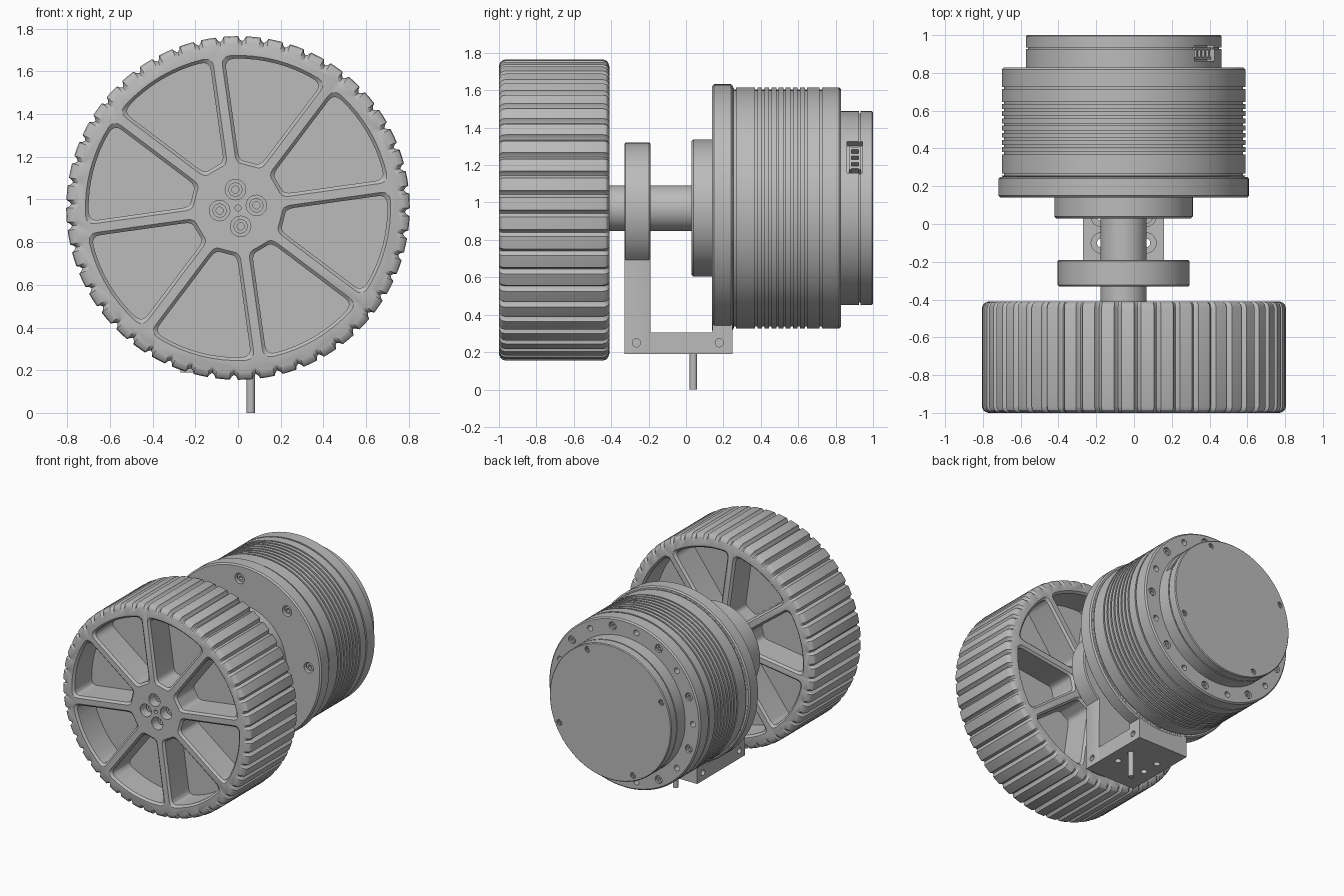
import bpy, bmesh, math
from math import sin, cos, pi, asin, radians
from mathutils import Vector

cube = bpy.data.objects.get("Cube")
if cube:
    bpy.data.objects.remove(cube, do_unlink=True)

grey = bpy.data.materials.new("plain_grey")
grey.use_nodes = True
colour = (0.5, 0.5, 0.5, 1)
grey.diffuse_color = colour
grey.node_tree.nodes["Principled BSDF"].inputs["Base Color"].default_value = colour

WX, WZ = 0.0, 0.96         # wheel axis
MX, MZ = -0.055, 0.97      # motor axis


def solid(name, lofts):
    """One object from lofts; each loft is a list of equal-length loops."""
    bm = bmesh.new()
    for loops in lofts:
        rows = [[bm.verts.new(p) for p in loop] for loop in loops]
        for a, b in zip(rows, rows[1:]):
            for i in range(len(a)):
                j = (i + 1) % len(a)
                bm.faces.new((a[i], a[j], b[j], b[i]))
        bm.faces.new(rows[0][::-1])
        bm.faces.new(rows[-1])
    bmesh.ops.recalc_face_normals(bm, faces=bm.faces)
    mesh = bpy.data.meshes.new(name)
    bm.to_mesh(mesh)
    bm.free()
    mesh.materials.append(grey)
    ob = bpy.data.objects.new(name, mesh)
    bpy.context.collection.objects.link(ob)
    return ob


def ring(c, r, axis=1, n=24):
    loop = []
    for k in range(n):
        p = Vector(c)
        p[(axis + 1) % 3] += r * cos(2 * pi * k / n)
        p[(axis + 2) % 3] += r * sin(2 * pi * k / n)
        loop.append(p)
    return loop


def rod(c, r, length, axis=1, n=20):
    end = Vector(c)
    end[axis] += length
    return [ring(c, r, axis, n), ring(end, r, axis, n)]


def turned(profile, n=96):
    return [ring((MX, y, MZ), r, 1, n) for y, r in profile]


def drum(y0, y1, r, c=0.01, grooves=(), w=0.006, depth=0.012):
    """Chamfered drum profile with thin grooves."""
    prof = [(y0, r - c), (y0 + c, r)]
    for g in grooves:
        prof += [(g - w, r), (g - w, r - depth), (g + w, r - depth), (g + w, r)]
    return turned(prof + [(y1 - c, r), (y1, r - c)])


def box(x0, x1, y0, y1, z0, z1):
    return [[(x0, y0, z), (x1, y0, z), (x1, y1, z), (x0, y1, z)] for z in (z0, z1)]


def cut(ob, cutter):
    mod = ob.modifiers.new("cut", "BOOLEAN")
    mod.object, mod.operation, mod.solver = cutter, "DIFFERENCE", "EXACT"
    deps = bpy.context.evaluated_depsgraph_get()
    mesh = bpy.data.meshes.new_from_object(ob.evaluated_get(deps))
    ob.modifiers.clear()
    ob.data = mesh
    bpy.data.objects.remove(cutter, do_unlink=True)


def around(cx, cz, r, y, count, start):
    for k in range(count):
        a = radians(start) + 2 * pi * k / count
        yield (cx + r * cos(a), y, cz + r * sin(a))


def screws(name, spots, r, depth):
    """Socket-head screws: raised rims around a hexagon recess."""
    lofts = []
    for x, y, z in spots:
        lofts.append([ring((x, y + d, z), q, 1, 12) for q, d in
                      ((r, depth), (r, 0), (r * 0.5, 0), (r * 0.5, depth * 0.6))])
    return solid(name, lofts)


# Ribbed wheel
TEETH = 48
def tread(y, inset):
    loop = []
    for k in range(TEETH):
        for t, d in ((0, 0), (0.32, 0), (0.64, 0), (0.71, 0.014), (0.82, 0.023), (0.93, 0.014)):
            a, r = 2 * pi * (k + t) / TEETH, 0.805 - d - inset
            loop.append((WX + r * cos(a), y, WZ + r * sin(a)))
    return loop

EDGE = ((0, 0.035), (0.006, 0.018), (0.016, 0.006), (0.034, 0))
wheel = solid("wheel", [[tread(-1 + d, i) for d, i in EDGE] +
                        [tread(-0.41 - d, i) for d, i in reversed(EDGE)]])


# Rounded sector pocket between two spokes
def pocket(y, grow, turn):
    w, ro, ri, c = 0.036 - grow, 0.70 + grow, 0.222 - grow, 0.045
    half = pi / 8
    def pol(r, a):
        return Vector((r * cos(a), r * sin(a)))
    def corner(p, q, s):
        return [p * (1 - t) ** 2 + q * 2 * t * (1 - t) + s * t * t
                for t in (0, 0.25, 0.5, 0.75, 1)]
    ao, ai = half - asin(w / ro), half - asin(w / ri)
    def edge(r):
        return pol(r, half - asin(w / r))
    arc = ao - c / ro
    side = corner(pol(ri, ai * 0.45), pol(ri, ai), edge(ri + 0.04))
    side += corner(edge(ro - c), pol(ro, ao), pol(ro, arc))
    side += [pol(ro, arc * t) for t in (0.75, 0.5, 0.25)]
    flip = [Vector((p.x, -p.y)) for p in reversed(side)]
    loop = side + [pol(ro, 0)] + flip
    ct, st = cos(turn), sin(turn)
    return [(WX + p.x * ct - p.y * st, y, WZ + p.x * st + p.y * ct) for p in loop]

cuts = []
for k in range(8):
    turn = radians(8 + 22.5 + 45 * k)
    for face, d in ((-1, 1), (-0.41, -1)):
        cuts.append([pocket(face + d * y, g, turn) for y, g in
                     ((-0.01, 0.015), (0, 0.015), (0.015, 0), (0.22, 0))])
hub_spots = list(around(WX, WZ, 0.087, -1.01, 4, 8))
cuts += [rod(p, 0.048, 0.11) for p in hub_spots]
cuts.append(rod((WX, -1.01, WZ), 0.014, 0.1))
cut(wheel, solid("wheel_cutter", cuts))
screws("hub_screws", around(WX, WZ, 0.087, -0.945, 4, 8), 0.034, 0.05)

# Drive shaft and front boss
solid("drive_shaft", [turned([(-0.42, 0.122), (0.04, 0.122)], 48)])
solid("motor_boss", [drum(0.03, 0.15, 0.367)])

# Front flange with counterbored screws
flange = solid("motor_flange", [drum(0.14, 0.25, 0.663)])
cut(flange, solid("flange_cutter", [rod(p, 0.04, 0.06) for p in around(MX, MZ, 0.56, 0.13, 8, 3)]))
screws("flange_screws", around(MX, MZ, 0.56, 0.155, 8, 3), 0.03, 0.04)

# Finned motor body with a circle of rear holes
fins = [0.262] + [0.375 + 0.038 * k for k in range(8)] + [0.72]
body = solid("motor_body", [drum(0.245, 0.828, 0.645, grooves=fins)])
holes = [rod(p, 0.03, 0.04, n=16) for p in around(MX, MZ, 0.583, 0.80, 9, 0)]
holes += [rod(p, 0.022, 0.06, n=16) for p in around(MX, MZ, 0.583, 0.78, 9, 20)]
cut(body, solid("body_cutter", holes))
screws("body_screws", around(MX, MZ, 0.583, 0.82, 9, 0), 0.024, -0.03)

# Rear cap with a side connector
cap = solid("rear_cap", [drum(0.82, 1.0, 0.518, 0.006, [0.93], 0.004)])
ANGLE = radians(32.5)
def block(r0, r1, s0, s1, y0, y1):
    """Box placed radially at the connector angle."""
    out, side = Vector((cos(ANGLE), 0, sin(ANGLE))), Vector((-sin(ANGLE), 0, cos(ANGLE)))
    base = Vector((MX, 0, MZ))
    return [[base + out * r + side * s + Vector((0, y, 0)) for s, y in
             ((s0, y0), (s1, y0), (s1, y1), (s0, y1))] for r in (r0, r1)]

cut(cap, solid("cap_cutter", [block(0.46, 0.6, -0.10, 0.10, 0.862, 0.945)] +
               [rod(p, 0.022, 0.04) for p in around(MX, MZ, 0.475, 0.985, 4, 66)]))
solid("connector", [block(0.45, 0.50, -0.075, 0.075, 0.872, 0.885),
                    block(0.45, 0.50, -0.075, 0.075, 0.922, 0.935)] +
      [block(0.45, 0.50, s - 0.008, s + 0.008, 0.885, 0.922) for s in (-0.06, -0.02, 0.02, 0.06)])
screws("cap_screws", around(MX, MZ, 0.475, 0.996, 4, 66), 0.018, -0.02)

# Support bracket: bearing plate, base and rear arm
HALF, R = 0.215, 0.35
gap = asin(HALF / R)
def plate(y, inset=0):
    loop = []
    for k in range(49):
        a = -pi / 2 + gap + (2 * pi - 2 * gap) * k / 48
        loop.append((MX + (R - inset) * cos(a), y, MZ + (R - inset) * sin(a)))
    return loop + [(MX - HALF, y, 0.19), (MX + HALF, y, 0.19)]

front = solid("bracket_bearing_plate", [[plate(-0.33, 0.007), plate(-0.323), plate(-0.197), plate(-0.19, 0.007)]])
arm = solid("bracket_rear_arm", [box(MX - HALF, MX + HALF, 0.141, 0.249, 0.19, 0.36)])
for ob, y in ((front, -0.265), (arm, 0.178)):
    cut(ob, solid("side_cutter", [rod((MX + s * (HALF + 0.01), y, 0.25), 0.022, -s * 0.06, 0)
                                  for s in (-1, 1)]))
base = solid("bracket_base", [box(MX - HALF, MX + HALF, -0.19, 0.141, 0.19, 0.305)])
bores = []
for x in (MX - 0.118, MX + 0.118):
    for y in (-0.1, 0.04):
        bores.append([ring((x, y, z), r, 2) for z, r in
                      ((0.18, 0.023), (0.245, 0.023), (0.245, 0.054), (0.32, 0.054))])
cut(base, solid("base_cutter", bores))

# Long bolt hanging below the base
solid("base_bolt", [rod((MX + 0.115, 0.04, 0), 0.02, 0.26, 2),
                    rod((MX + 0.115, 0.04, 0.246), 0.04, 0.035, 2)])

# Smooth shading with crisp edges
bpy.ops.object.select_all(action="DESELECT")
for ob in bpy.context.collection.objects:
    if ob.type == "MESH" and grey.name in ob.data.materials:
        ob.select_set(True)
        bpy.context.view_layer.objects.active = ob
bpy.ops.object.shade_smooth_by_angle(angle=radians(30))
